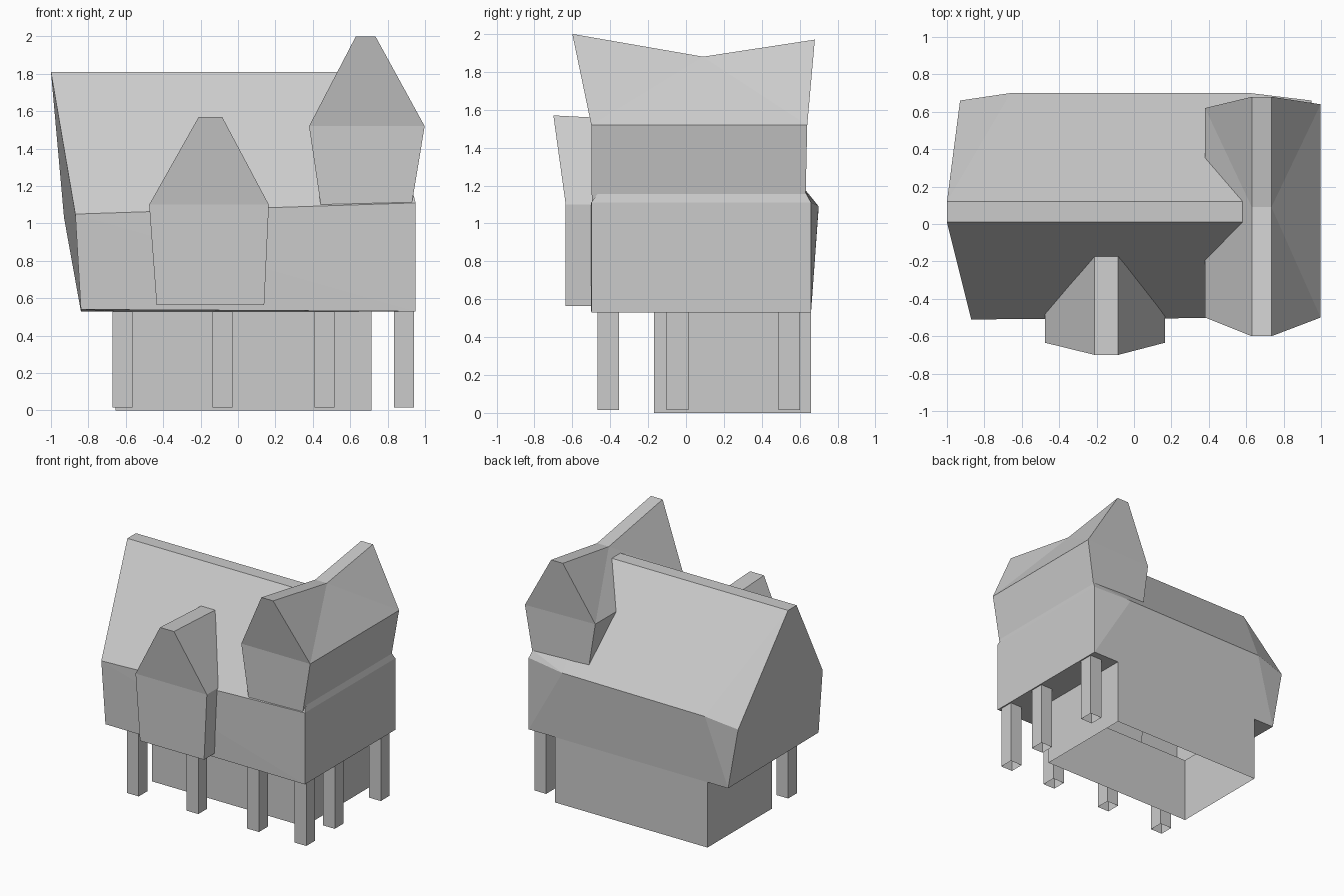
import bpy, bmesh
from mathutils import Matrix, Vector

if "Cube" in bpy.data.objects:
    bpy.data.objects.remove(bpy.data.objects["Cube"])


def make(name, pts, faces):
    """Build a flat-shaded part from named points; outward normals."""
    keys = list(pts)
    bm = bmesh.new()
    v = {k: bm.verts.new(pts[k]) for k in keys}
    for f in faces:
        bm.faces.new([v[k] for k in f.split()])
    bmesh.ops.recalc_face_normals(bm, faces=bm.faces)
    return finish(name, bm)


def finish(name, bm):
    me = bpy.data.meshes.new(name)
    bm.to_mesh(me)
    bm.free()
    ob = bpy.data.objects.new(name, me)
    bpy.context.collection.objects.link(ob)
    return ob


def tube(name, x0, x1, y0, y1, z0, z1):
    """Four-sided box, open at top and bottom."""
    bm = bmesh.new()
    mat = Matrix.Translation(((x0 + x1) / 2, (y0 + y1) / 2, (z0 + z1) / 2))
    mat = mat @ Matrix.Diagonal((x1 - x0, y1 - y0, z1 - z0, 1))
    bmesh.ops.create_cube(bm, size=1, matrix=mat)
    ends = [f for f in bm.faces if abs(f.normal.z) > 0.9]
    bmesh.ops.delete(bm, geom=ends, context='FACES_ONLY')
    return finish(name, bm)


# Main storey with steep roof; floor is open above the ground-floor room
BX0, BX1, BY0, BY1, FZ = -0.655, 0.715, -0.17, 0.66, 0.53
make("main_house", {
    "fl": (-0.84, -0.5, 0.54), "fr": (0.95, -0.5, FZ),
    "bl": (-0.84, 0.66, FZ), "br": (0.95, 0.66, FZ),
    "efl": (-0.87, -0.51, 1.05), "efr": (0.95, -0.5, 1.11),
    "ebl": (-0.93, 0.66, 1.03), "ebr": (0.95, 0.66, 1.11),
    "ml": (-0.66, 0.70, 1.08), "mr": (0.62, 0.70, 1.09),
    "rfl": (-1.0, 0.01, 1.81), "rbl": (-1.0, 0.12, 1.81),
    "rfr": (0.65, 0.01, 1.81), "rbr": (0.65, 0.12, 1.81),
    "lf": (0.935, -0.46, 1.165), "lb": (0.935, 0.63, 1.165),
    "hfl": (BX0, BY0, FZ), "hfr": (BX1, BY0, FZ),
    "hbl": (BX0, BY1, FZ), "hbr": (BX1, BY1, FZ),
}, [
    "fl fr efl", "fr efr efl",                              # front wall
    "fr br ebr efr", "efr ebr lb lf",                       # right wall, ledge
    "br hbr mr", "br mr ebr", "hbr hbl ml mr", "hbl bl ml", "bl ebl ml",
    "bl fl efl ebl", "ebl efl rfl rbl",                     # left gable
    "efl efr lf", "efl lf rfr rfl", "rfl rfr rbr rbl",      # front roof, ridge
    "rbl rbr mr ml", "rbl ml ebl", "rbr lb mr", "lb ebr mr",
    "rfr lf lb rbr",                                        # hidden hip
    "fl fr hfr hfl", "fr br hbr hfr", "bl fl hfl hbl",      # floor strips
])

# Ground-floor room
tube("ground_floor", BX0, BX1, BY0, BY1, 0, FZ)

# Posts under the front and right overhang
posts = [(-0.617, -0.41), (-0.082, -0.41), (0.462, -0.41),
         (0.887, -0.41), (0.887, -0.045), (0.887, 0.545)]
for i, (x, y) in enumerate(posts):
    tube(f"post_{i + 1}", x - 0.053, x + 0.053, y - 0.057, y + 0.057, 0.015, FZ)

# Cross gable: profile at both ends, sagging ridge between
prof = [(0.445, 1.08), (0.38, 1.52), (0.63, 2.0),
        (0.735, 2.0), (0.998, 1.52), (0.925, 1.08)]
front_y = [-0.497, -0.5, -0.6, -0.6, -0.5, -0.497]
back_y = [0.63, 0.62, 0.68, 0.68, 0.64, 0.63]
pts = {}
for i, (x, z) in enumerate(prof):
    pts[f"f{i}"] = (x, front_y[i], z)
    pts[f"b{i}"] = (x, back_y[i], z - (0.03 if z == 2.0 else 0))
pts["m2"], pts["m3"] = (0.63, 0.09, 1.88), (0.735, 0.09, 1.88)
faces = ["f0 f1 b1 b0", "f4 f5 b5 b4", "f2 f3 m3 m2", "m2 m3 b3 b2",
         "f1 b1 m2", "f4 b4 m3"]
for e in "fb":
    faces += [f"{e}1 {e}2 m2", f"{e}4 {e}3 m3",
              f"{e}0 {e}1 {e}4 {e}5", f"{e}1 {e}2 {e}3 {e}4"]
make("cross_gable", pts, faces)

# Front dormer bay
prof = [(-0.435, 0.565), (-0.475, 1.1), (-0.21, 1.57),
        (-0.085, 1.57), (0.165, 1.1), (0.14, 0.565)]
front_y = [-0.635, -0.635, -0.70, -0.70, -0.635, -0.635]
back_y = [-0.47, -0.40, -0.12, -0.12, -0.40, -0.47]
pts = {}
for i, (x, z) in enumerate(prof):
    pts[f"f{i}"] = (x, front_y[i], z)
    pts[f"b{i}"] = (x, back_y[i], z - (0.03 if z > 1.5 else 0))
faces = [f"f{i} f{(i + 1) % 6} b{(i + 1) % 6} b{i}" for i in range(6)]
faces += [f"{e}0 {e}1 {e}4 {e}5" for e in "fb"]
faces += [f"{e}1 {e}2 {e}3 {e}4" for e in "fb"]
make("front_dormer", pts, faces)
